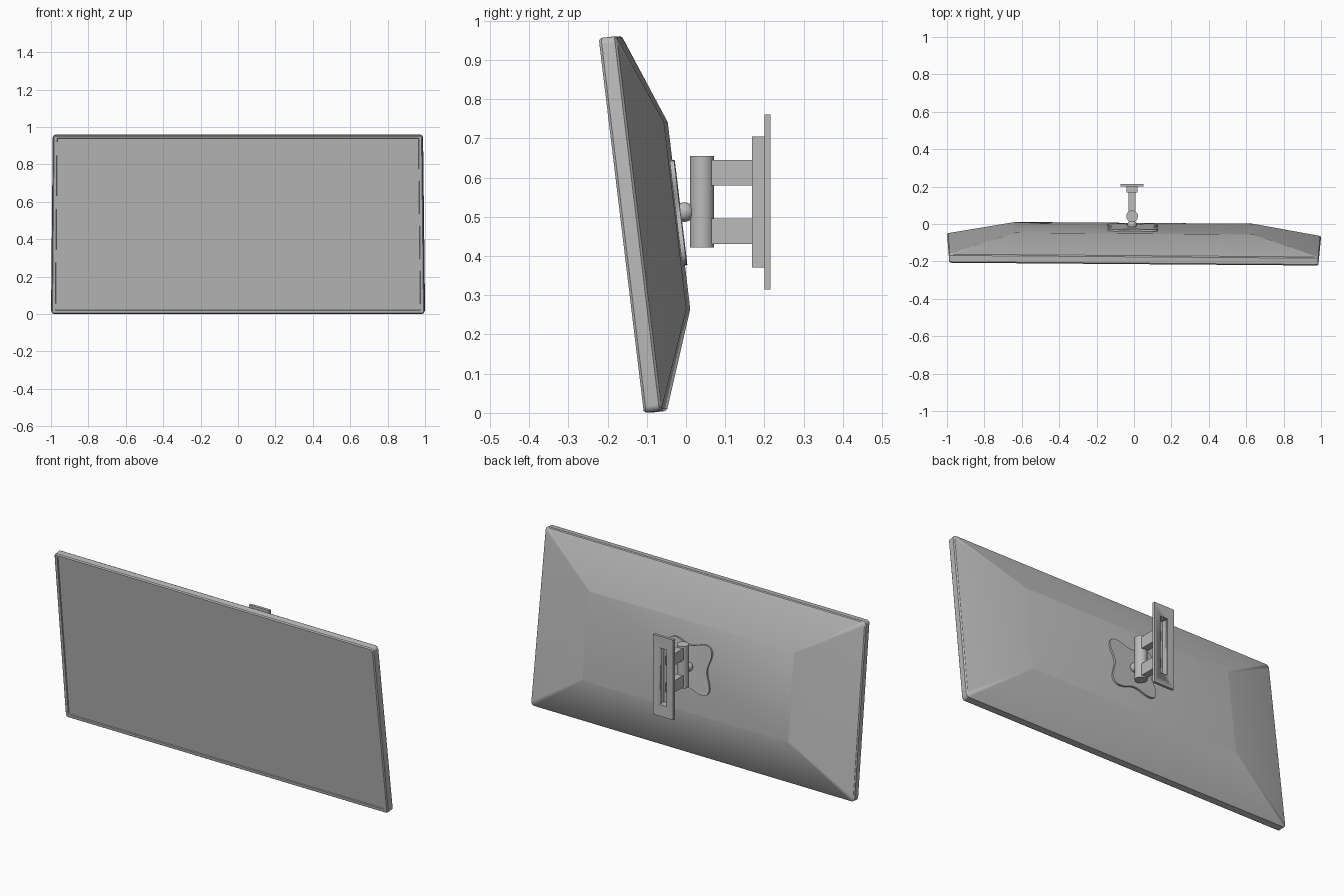
import bpy, bmesh, math
from mathutils import Matrix, Vector

cube = bpy.data.objects.get("Cube")
if cube:
    bpy.data.objects.remove(cube, do_unlink=True)

grey = bpy.data.materials.new("plain_grey")
grey.use_nodes = True
colour = (0.5, 0.5, 0.5, 1)
grey.diffuse_color = colour
grey.node_tree.nodes["Principled BSDF"].inputs["Base Color"].default_value = colour

TILT = Matrix.Translation((0, -0.1, 0)) @ Matrix.Rotation(-0.0075, 4, 'Z') @ Matrix.Rotation(0.12, 4, 'X')
H = 0.962      # panel height along its tilt
MX = -0.01     # mount centre line


def finish(name, bm, matrix=None, angle=30):
    bmesh.ops.recalc_face_normals(bm, faces=bm.faces)
    me = bpy.data.meshes.new(name)
    bm.to_mesh(me)
    bm.free()
    me.materials.append(grey)
    ob = bpy.data.objects.new(name, me)
    bpy.context.collection.objects.link(ob)
    if matrix:
        ob.matrix_world = matrix
    bpy.ops.object.select_all(action='DESELECT')
    ob.select_set(True)
    bpy.context.view_layer.objects.active = ob
    bpy.ops.object.shade_smooth_by_angle(angle=math.radians(angle))
    return ob


def box(name, x0, x1, y0, y1, z0, z1):
    bm = bmesh.new()
    bmesh.ops.create_cube(bm, size=1)
    bmesh.ops.scale(bm, vec=(x1 - x0, y1 - y0, z1 - z0), verts=bm.verts)
    bmesh.ops.translate(bm, vec=((x0 + x1) / 2, (y0 + y1) / 2, (z0 + z1) / 2), verts=bm.verts)
    return finish(name, bm)


def rod(name, start, end, radius, sides=32, matrix=None):
    a, b = Vector(start), Vector(end)
    bm = bmesh.new()
    bmesh.ops.create_cone(bm, cap_ends=True, segments=sides, radius1=radius, radius2=radius, depth=(b - a).length)
    turn = (b - a).to_track_quat('Z', 'Y').to_matrix().to_4x4()
    bmesh.ops.transform(bm, matrix=Matrix.Translation((a + b) / 2) @ turn, verts=bm.verts)
    return finish(name, bm, matrix)


def cut(target, cutter):
    mod = target.modifiers.new("opening", 'BOOLEAN')
    mod.operation = 'DIFFERENCE'
    mod.solver = 'EXACT'
    mod.object = cutter
    cutter.hide_render = True
    cutter.hide_set(True)


def rounded_ring(bm, hx, z0, z1, y, r, steps=4):
    """Rounded rectangle loop, slightly narrower towards the top."""
    verts = []
    corners = ((1, 1), (-1, 1), (-1, -1), (1, -1))
    for i, (sx, sz) in enumerate(corners):
        cx = sx * (hx - r)
        cz = z1 - r if sz > 0 else z0 + r
        for k in range(steps + 1):
            a = math.pi / 2 * (i + k / steps)
            x, z = cx + r * math.cos(a), cz + r * math.sin(a)
            verts.append(bm.verts.new((x * (1 - 0.01 * z / H), y, z)))
    return verts


def loft(bm, rings):
    for a, b in zip(rings, rings[1:]):
        for i in range(len(a)):
            j = (i + 1) % len(a)
            bm.faces.new((a[i], a[j], b[j], b[i]))
    bm.faces.new(rings[0])
    bm.faces.new(rings[-1])


# Panel housing: recessed screen, bezel, rim and tapered back
bm = bmesh.new()
sections = [
    # half width, bottom, top, depth, corner radius
    (0.975, 0.022, H - 0.016, 0.005, 0.004),
    (0.977, 0.02, H - 0.014, 0.0, 0.004),
    (0.992, 0.005, H - 0.005, 0.0, 0.012),
    (0.997, 0.0, H, 0.006, 0.016),
    (1.0, 0.0, H, 0.04, 0.018),
    (0.995, 0.005, H - 0.004, 0.046, 0.018),
    (0.64, 0.25, 0.73, 0.137, 0.006),
]
loft(bm, [rounded_ring(bm, *s) for s in sections])
finish("panel_housing", bm, TILT, 32)

# Small indicator on the lower bezel
rod("indicator", (-0.01, -0.001, 0.011), (-0.01, 0.003, 0.011), 0.004, 12, TILT)

# Mounting plate with four flared ears
bm = bmesh.new()
loops = []
for y in (0.135, 0.147):
    loop = []
    for i in range(64):
        a = math.tau * i / 64
        r = 0.14 - 0.032 * math.cos(4 * a) + 0.004 * math.cos(8 * a)
        loop.append(bm.verts.new((MX + 0.003 + r * math.cos(a), y, 0.497 + r * math.sin(a))))
    loops.append(loop)
loft(bm, loops)
finish("ear_plate", bm, TILT)

# Ball joint between plate and post
rod("joint_neck", (MX, -0.03, 0.512), (MX, 0.025, 0.512), 0.015)
bm = bmesh.new()
bmesh.ops.create_uvsphere(bm, u_segments=24, v_segments=16, radius=0.025)
bmesh.ops.translate(bm, vec=(MX, -0.004, 0.512), verts=bm.verts)
finish("joint_ball", bm)

# Upright post
rod("post", (MX, 0.041, 0.422), (MX, 0.041, 0.655), 0.031, 40)

# Wall side: plate and channel with a long slot, plus two hollow arms
wall_plate = box("wall_plate", MX - 0.062, MX + 0.062, 0.2, 0.215, 0.315, 0.76)
channel = box("wall_channel", MX - 0.03, MX + 0.03, 0.168, 0.201, 0.37, 0.705)
slot = box("slot_cutter", MX - 0.022, MX + 0.022, 0.176, 0.24, 0.38, 0.695)
for part in (wall_plate, channel):
    cut(part, slot)
for name, z0, z1 in (("lower_arm", 0.43, 0.495), ("upper_arm", 0.58, 0.645)):
    arm = box(name, MX - 0.019, MX + 0.019, 0.055, 0.17, z0, z1)
    hollow = box(name + "_cutter", MX - 0.013, MX + 0.013, 0.08, 0.23, z0 + 0.007, z1 - 0.007)
    cut(arm, hollow)
    cut(channel, hollow)
